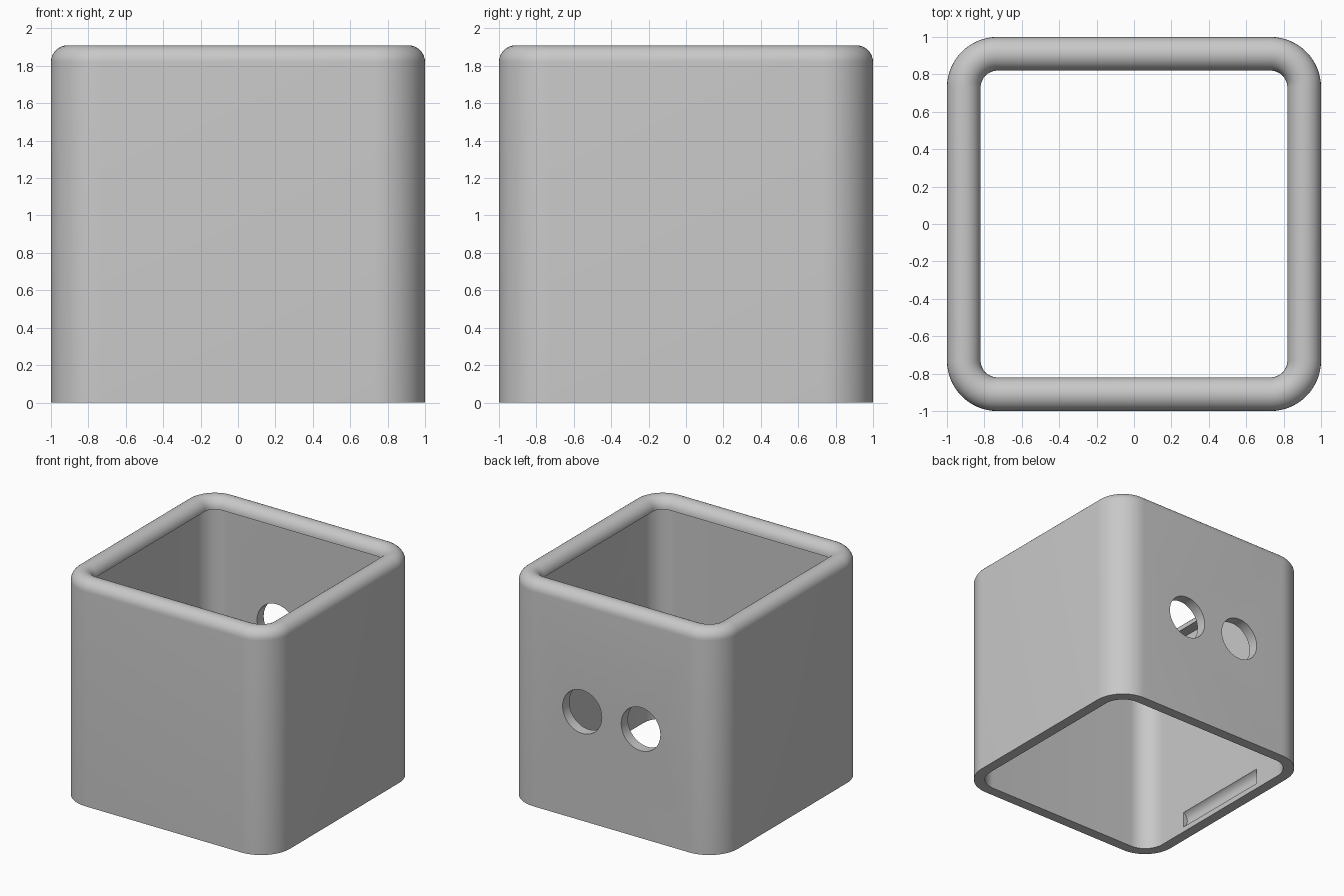
import bpy, bmesh, math
from mathutils import Matrix

if "Cube" in bpy.data.objects:
    bpy.data.objects.remove(bpy.data.objects["Cube"])

R_OUT = 0.27      # outer corner radius
WALL = 0.09       # wall thickness, also the radius of the rolled rim
RIM_Z = 1.82      # height where the rim starts
SEG = 16          # segments per corner

grey = bpy.data.materials.new("light_grey")
grey.diffuse_color = (0.58, 0.58, 0.58, 1)
grey.use_nodes = True
grey.node_tree.nodes["Principled BSDF"].inputs["Base Color"].default_value = grey.diffuse_color


def rounded_square(inset, z):
    """Points of the rounded square outline, moved inward by inset."""
    centre, r = 1 - R_OUT, R_OUT - inset
    points = []
    for k, (sx, sy) in enumerate([(1, 1), (-1, 1), (-1, -1), (1, -1)]):
        for i in range(SEG + 1):
            a = math.pi / 2 * (k + i / SEG)
            points.append((sx * centre + r * math.cos(a),
                           sy * centre + r * math.sin(a), z))
    return points


# Wall section: outer wall, half-round rim, ledge under the rim, inner wall
profile = [(0, 0)]
for i in range(17):
    a = math.pi * i / 16
    profile.append((WALL - WALL * math.cos(a), RIM_Z + WALL * math.sin(a)))
profile += [(WALL, RIM_Z), (WALL, 0)]

# Sweep the section around the rounded square
bm = bmesh.new()
rings = [[bm.verts.new(p) for p in rounded_square(d, z)] for d, z in profile]
for j, ring in enumerate(rings):
    nxt = rings[(j + 1) % len(rings)]
    n = len(ring)
    for i in range(n):
        k = (i + 1) % n
        bm.faces.new((ring[i], ring[k], nxt[k], nxt[i]))
bmesh.ops.recalc_face_normals(bm, faces=bm.faces)
mesh = bpy.data.meshes.new("sleeve_housing")
bm.to_mesh(mesh)
bm.free()
housing = bpy.data.objects.new("sleeve_housing", mesh)
bpy.context.collection.objects.link(housing)
mesh.materials.append(grey)

# Cutters: two round holes in the back, a shallow groove inside each side wall
cut = bmesh.new()


def rod(x, y, z, radius, length):
    """Cylinder along y."""
    m = Matrix.Translation((x, y, z)) @ Matrix.Rotation(math.pi / 2, 4, 'X')
    bmesh.ops.create_cone(cut, cap_ends=True, segments=48, radius1=radius,
                          radius2=radius, depth=length, matrix=m)


for s in (-1, 1):
    rod(s * 0.275, 0.95, 0.925, 0.184, 0.3)
    rod(s * 0.873, 0, 0.113, 0.077, 0.92)
cut_mesh = bpy.data.meshes.new("hole_cutter")
cut.to_mesh(cut_mesh)
cut.free()
cut_mesh.materials.append(grey)
cutter = bpy.data.objects.new("hole_cutter", cut_mesh)
bpy.context.collection.objects.link(cutter)
cutter.hide_render = True

mod = housing.modifiers.new("holes", 'BOOLEAN')
mod.operation = 'DIFFERENCE'
mod.solver = 'EXACT'
mod.object = cutter
bpy.context.view_layer.objects.active = housing
housing.select_set(True)
bpy.ops.object.modifier_apply(modifier=mod.name)
bpy.data.objects.remove(cutter)

# Smooth curves, sharp edges
bpy.ops.object.shade_smooth_by_angle(angle=math.radians(30))
